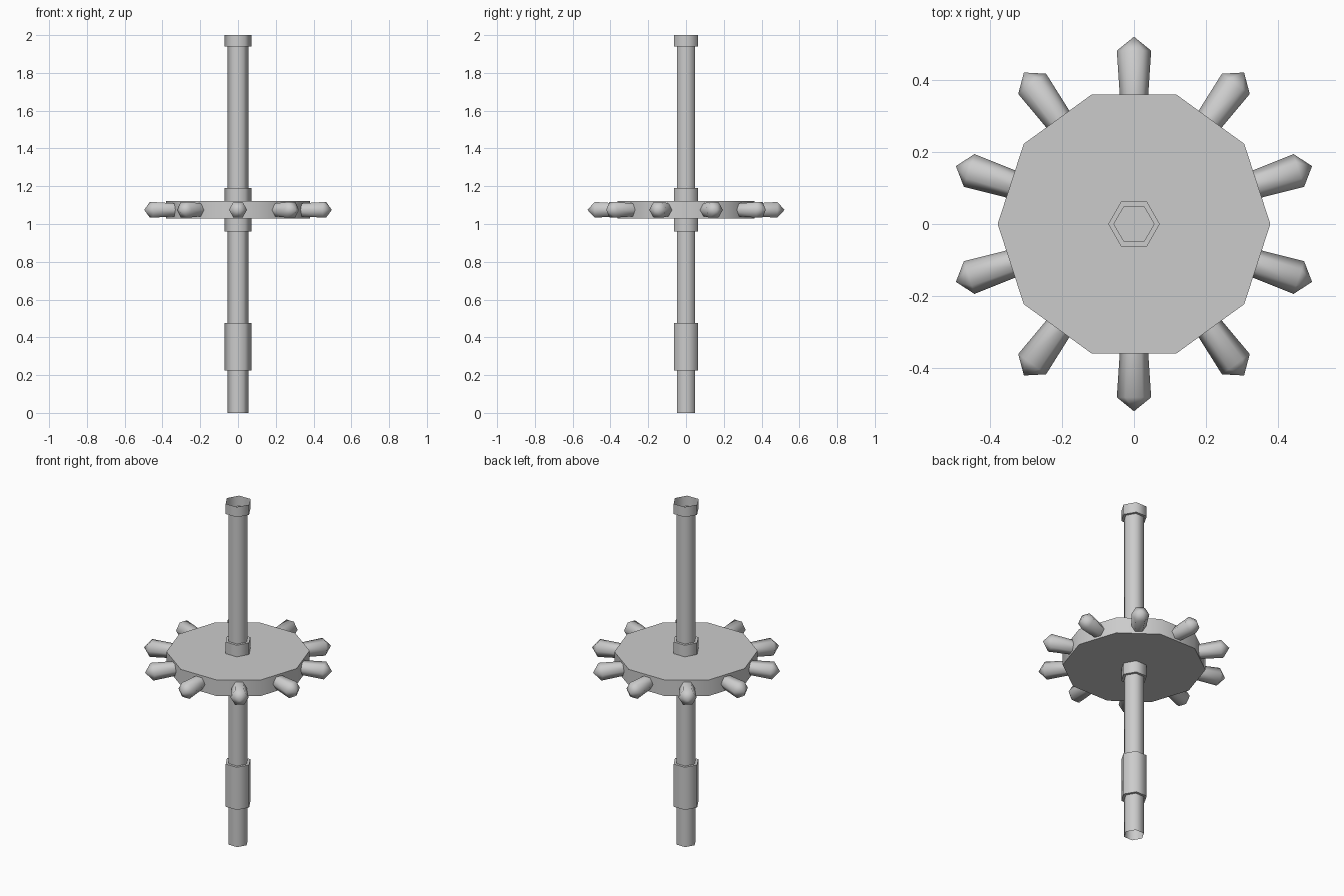
import bpy, bmesh, math
from mathutils import Matrix

if "Cube" in bpy.data.objects:
    bpy.data.objects.remove(bpy.data.objects["Cube"])


def lathe(name, profile, sides, cap=False, matrix=Matrix()):
    """Revolve (radius, height) points round z; radius 0 makes a point."""
    bm = bmesh.new()
    rings = []
    for r, z in profile:
        n = 1 if r == 0 else sides
        rings.append([bm.verts.new((r * math.cos(math.tau * i / sides),
                                    r * math.sin(math.tau * i / sides), z))
                      for i in range(n)])
    for a, b in zip(rings, rings[1:]):
        for i in range(sides):
            j = (i + 1) % sides
            if len(b) == 1:
                bm.faces.new((a[i], a[j], b[0]))
            else:
                bm.faces.new((a[i], a[j], b[j], b[i]))
    if cap:
        bm.faces.new(rings[0][::-1])
        bm.faces.new(rings[-1])
    mesh = bpy.data.meshes.new(name)
    bm.to_mesh(mesh)
    bm.free()
    obj = bpy.data.objects.new(name, mesh)
    bpy.context.collection.objects.link(obj)
    obj.matrix_world = matrix
    bpy.ops.object.select_all(action='DESELECT')
    obj.select_set(True)
    bpy.context.view_layer.objects.active = obj
    bpy.ops.object.shade_smooth_by_angle(angle=math.radians(65))
    return obj


# Hollow six-sided shaft with stepped collars, open at both ends
THIN, WIDE = 0.056, 0.072
lathe("shaft", [(THIN, 0), (THIN, 0.225), (WIDE, 0.225), (WIDE, 0.475),
                (THIN, 0.475), (THIN, 0.96), (WIDE, 0.96), (WIDE, 1.19),
                (THIN, 1.19), (THIN, 1.94), (WIDE, 1.94), (WIDE, 2.0)], 6)

# Ten-sided wheel disc
lathe("wheel_disc", [(0.38, 1.028), (0.38, 1.122)], 10, cap=True)

# Pointed handles, one at the middle of each disc side
for k in range(10):
    place = (Matrix.Translation((0, 0, 1.075))
             @ Matrix.Rotation(math.radians(18 + 36 * k), 4, 'Z')
             @ Matrix.Rotation(math.radians(90), 4, 'Y')
             @ Matrix.Rotation(math.radians(90), 4, 'Z'))
    lathe(f"handle_{k + 1}", [(0.037, 0.32), (0.048, 0.483), (0, 0.522)], 6,
          matrix=place)
